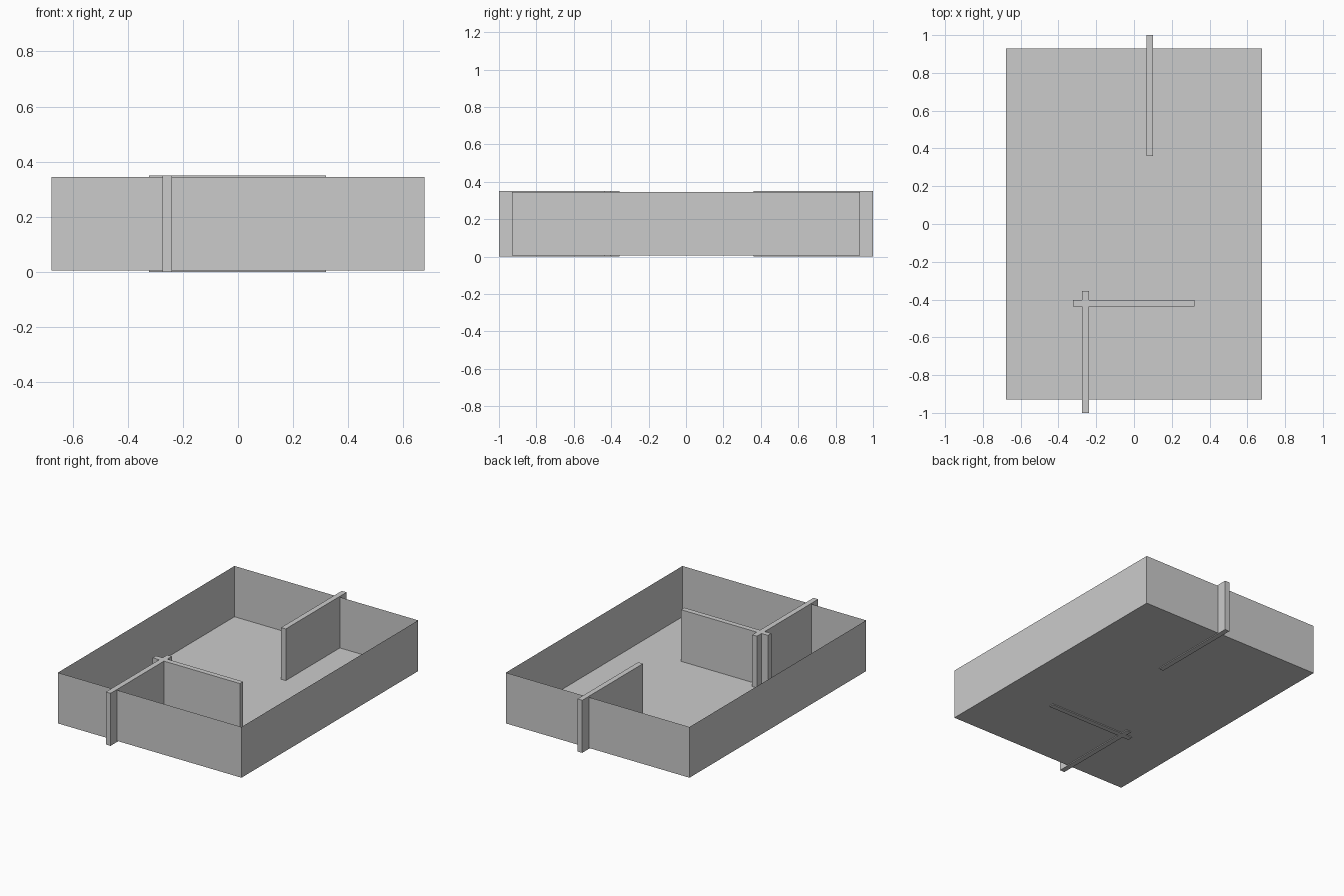
import bpy, bmesh
from mathutils import Matrix, Vector

if "Cube" in bpy.data.objects:
    bpy.data.objects.remove(bpy.data.objects["Cube"])


def box(name, x, y, z, open_top=False):
    """Box from (min, max) ranges; optionally without its top face."""
    bm = bmesh.new()
    size = Vector((x[1] - x[0], y[1] - y[0], z[1] - z[0]))
    centre = Vector((sum(x) / 2, sum(y) / 2, sum(z) / 2))
    bmesh.ops.create_cube(bm, size=1, matrix=Matrix.Translation(centre) @ Matrix.Diagonal((*size, 1)))
    if open_top:
        bm.normal_update()
        top = [f for f in bm.faces if f.normal.z > 0.9]
        bmesh.ops.delete(bm, geom=top, context='FACES_ONLY')
    mesh = bpy.data.meshes.new(name)
    bm.to_mesh(mesh)
    bm.free()
    obj = bpy.data.objects.new(name, mesh)
    bpy.context.collection.objects.link(obj)
    return obj


# Thin-skinned floor and outer walls, open above
box("outer_walls_and_floor", (-0.677, 0.677), (-0.93, 0.93), (0.006, 0.344), open_top=True)

# Partition walls, slightly taller and poking through the shell
PARTITION_Z = (0.0, 0.35)
box("back_partition", (0.065, 0.1), (0.36, 1.0), PARTITION_Z)
box("front_partition", (-0.274, -0.239), (-1.0, -0.355), PARTITION_Z)
box("cross_partition", (-0.322, 0.32), (-0.438, -0.403), PARTITION_Z)
